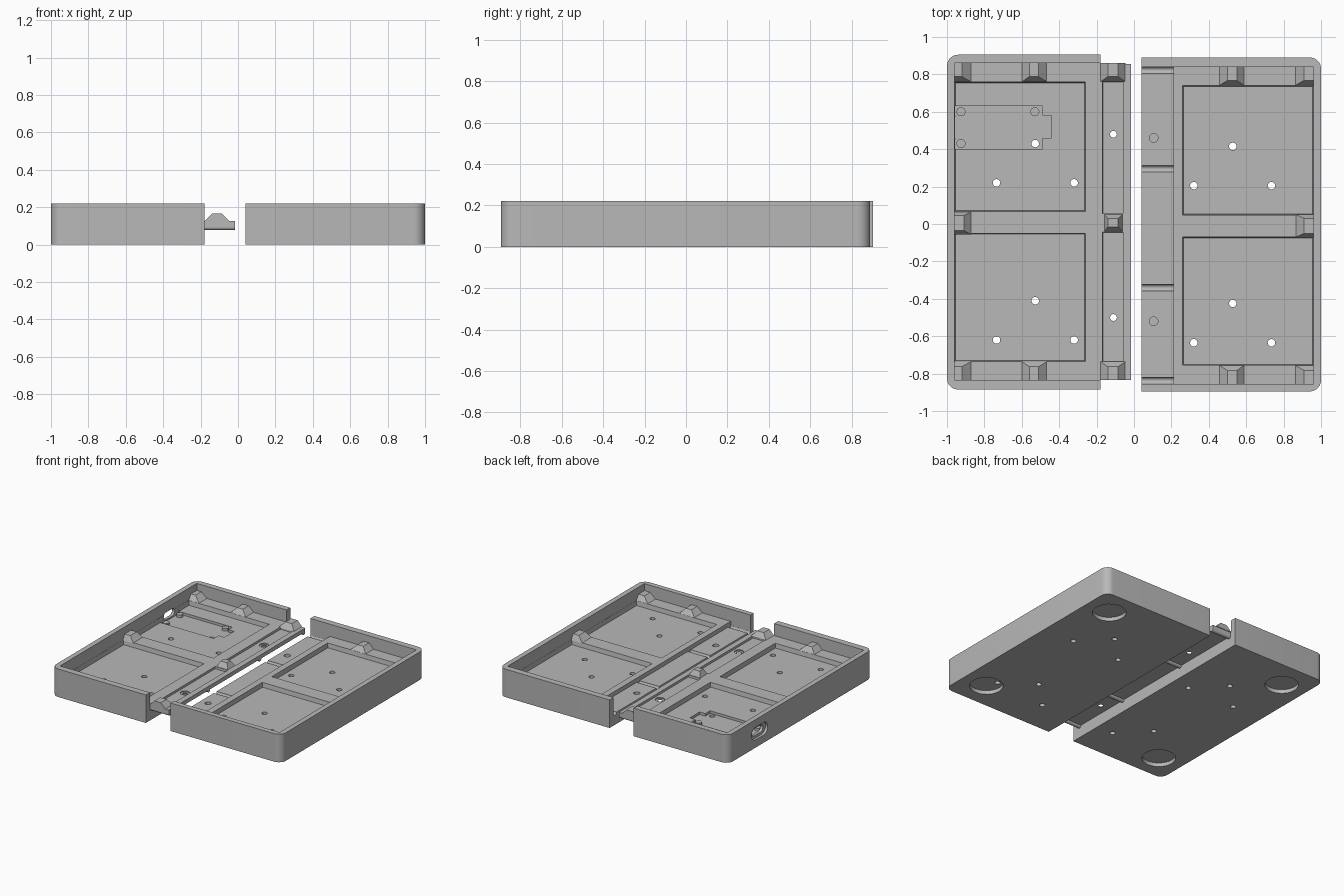
import bpy, bmesh, math

if "Cube" in bpy.data.objects:
    bpy.data.objects.remove(bpy.data.objects["Cube"])

grey = bpy.data.materials.new("grey_plastic")
grey.diffuse_color = (0.48, 0.48, 0.48, 1)
grey.use_nodes = True
grey.node_tree.nodes["Principled BSDF"].inputs["Base Color"].default_value = grey.diffuse_color

SHELF, POCKET, LEDGE, TOP, BUMP = 0.125, 0.09, 0.092, 0.22, 0.165


def loft(name, lower, upper, z0, z1):
    """Solid between two matching outlines."""
    bm = bmesh.new()
    a = [bm.verts.new((x, y, z0)) for x, y in lower]
    b = [bm.verts.new((x, y, z1)) for x, y in upper]
    n = len(a)
    bm.faces.new(a)
    bm.faces.new(b)
    for i in range(n):
        j = (i + 1) % n
        bm.faces.new((a[i], a[j], b[j], b[i]))
    bmesh.ops.recalc_face_normals(bm, faces=bm.faces)
    me = bpy.data.meshes.new(name)
    bm.to_mesh(me)
    bm.free()
    ob = bpy.data.objects.new(name, me)
    bpy.context.collection.objects.link(ob)
    me.materials.append(grey)
    return ob


def rect(x0, x1, y0, y1):
    x0, x1 = min(x0, x1), max(x0, x1)
    return [(x0, y0), (x1, y0), (x1, y1), (x0, y1)]


def box(name, x0, x1, y0, y1, z0, z1, inset=0.0):
    """Box whose bottom outline may be drawn in for drafted walls."""
    r = rect(x0, x1, y0, y1)
    low = rect(r[0][0] + inset, r[1][0] - inset, y0 + inset, y1 - inset)
    return loft(name, low, r, z0, z1)


def circle(x, y, r, n=24):
    return [(x + r * math.cos(2 * math.pi * i / n), y + r * math.sin(2 * math.pi * i / n))
            for i in range(n)]


def disc(name, x, y, r0, z0, z1, r1=None):
    return loft(name, circle(x, y, r0), circle(x, y, r1 or r0), z0, z1)


def stadium(name, y, z, half, r, x0, x1):
    """Rounded slot running along x."""
    pts = []
    for i in range(24):
        a = 2 * math.pi * (i + 0.5) / 24
        pts.append((r * math.sin(a), y + r * math.cos(a) + math.copysign(half, math.cos(a))))
    ob = loft(name, pts, pts, x0, x1)
    for v in ob.data.vertices:
        px, py, pz = v.co
        v.co = (pz, py, z + px)
    ob.data.flip_normals()
    return ob


def rod(name, x0, x1, y, z, r):
    return stadium(name, y, z, 0, r, x0, x1)


def boolean(target, tool, op='DIFFERENCE'):
    m = target.modifiers.new("cut", 'BOOLEAN')
    m.operation, m.solver, m.object = op, 'EXACT', tool
    bm = bmesh.new()
    bm.from_mesh(tool.data)
    bmesh.ops.recalc_face_normals(bm, faces=bm.faces)
    bm.to_mesh(tool.data)
    bm.free()
    bpy.context.view_layer.objects.active = target
    bpy.ops.object.modifier_apply(modifier=m.name)
    bpy.data.objects.remove(tool)


def smooth(ob):
    bpy.ops.object.select_all(action='DESELECT')
    ob.select_set(True)
    bpy.context.view_layer.objects.active = ob
    bpy.ops.object.shade_smooth_by_angle(angle=math.radians(30))


def shell(name, s, xo, y0, y1, w0, w1):
    """Tray half: s is its outward x side, xo the open edge, w0..w1 the inside."""
    r, pts = 0.06, [(s * xo, y0)]
    for cy, a0, a1 in ((y0 + r, -90, 0), (y1 - r, 0, 90)):
        for i in range(9):
            a = math.radians(a0 + (a1 - a0) * i / 8)
            pts.append((s * (1 - r + r * math.cos(a)), cy + r * math.sin(a)))
    pts.append((s * xo, y1))
    ob = loft(name, pts, pts, 0, TOP)
    boolean(ob, box("cutter", s * (xo - 0.1), s * 0.96, w0, w1, SHELF, 0.3))
    mid = (w0 + w1) / 2
    # two sunken bays either side of the middle rib
    for a, b in ((w0 + 0.1, mid - 0.062), (mid + 0.055, w1 - 0.1)):
        boolean(ob, box("cutter", s * 0.26, s * 0.959, a, b, POCKET, SHELF + 0.001, 0.005))
    # foot recesses
    for y in (-0.68, 0.68):
        boolean(ob, disc("cutter", s * 0.8, y, 0.12, -0.1, 0.03, ))
    return ob


def bump(name, base, top, z0=SHELF - 0.002):
    return loft(name, rect(*base), rect(*top), z0, BUMP)


def wall_bumps(name, xs, w0, w1):
    """Sloped supports against both end walls; xs = base and top ranges."""
    for tag, w, d in (("front", w0, 1), ("back", w1, -1)):
        for i, (a, b, c, e) in enumerate(xs):
            lo, hi = sorted((w, w + d * 0.1))
            tl, th = sorted((w, w + d * 0.072))
            bump(f"{name}_{tag}_{i + 1}", (a, b, lo, hi), (c, e, tl, th))


# left tray
left = shell("left_tray", -1, 0.18, -0.885, 0.905, -0.835, 0.86)
# board recess with its tab
boolean(left, box("cutter", -0.958, -0.49, 0.40, 0.63, 0.07, 0.11))
boolean(left, box("cutter", -0.50, -0.44, 0.46, 0.58, 0.07, 0.11))
# connector opening in the side wall
boolean(left, stadium("cutter", 0.515, 0.11, 0.05, 0.05, -1.1, -0.98))
boolean(left, stadium("cutter", 0.515, 0.11, 0.04, 0.028, -1.1, -0.94))

# right tray
right = shell("right_tray", 1, 0.04, -0.895, 0.89, -0.855, 0.84)
boolean(right, box("cutter", -0.05, 0.21, -0.855, 0.84, LEDGE, 0.2))
# rounded grooves across the ledge
for y in (0.295, -0.34, 0.822, -0.837):
    boolean(right, rod("cutter", -0.05, 0.21, y, LEDGE, 0.0175))
# blind screw holes in the ledge
for y in (0.46, -0.52):
    boolean(right, disc("cutter", 0.105, y, 0.023, 0.03, 0.2))

# through holes, three per bay
for ob, s, ys in ((left, -1, (0.22, -0.62)), (right, 1, (0.205, -0.635))):
    for y in ys:
        for x, dy in ((0.32, 0), (0.735, 0), (0.528, 0.21)):
            boolean(ob, disc("cutter", s * x, y + dy, 0.02, -0.1, 0.3, ))

# board posts
for x, y in ((-0.925, 0.60), (-0.53, 0.60), (-0.925, 0.43)):
    smooth(disc("board_post", x, y, 0.024, 0.065, POCKET))

# joining tongue with a shallow channel
tongue = box("joining_tongue", -0.19, -0.015, -0.835, 0.855, 0.094, SHELF)
for y in (0.295, -0.34, 0.838, -0.818):
    boolean(tongue, rod("rib", -0.185, -0.015, y, 0.094, 0.017), 'UNION')
for a, b in ((-0.75, -0.04), (0.052, 0.77)):
    boolean(tongue, box("cutter", -0.172, -0.055, a, b, 0.108, 0.2, 0.005))
for y in (0.48, -0.5):
    boolean(tongue, disc("cutter", -0.11, y, 0.018, 0, 0.2))
    boolean(tongue, disc("cutter", -0.11, y, 0.034, 0.1, 0.2))

# sloped supports
wall_bumps("left_support", [(-0.965, -0.87, -0.965, -0.92), (-0.60, -0.465, -0.56, -0.51),
                            (-0.18, -0.045, -0.14, -0.085)], -0.835, 0.86)
wall_bumps("right_support", [(0.86, 0.965, 0.91, 0.965), (0.455, 0.59, 0.50, 0.55)],
           -0.855, 0.84)
bump("left_middle_support", (-0.965, -0.87, -0.055, 0.065), (-0.965, -0.91, -0.035, 0.045))
bump("right_middle_support", (0.865, 0.965, -0.07, 0.05), (0.91, 0.965, -0.05, 0.03))
bump("tongue_support", (-0.16, -0.06, -0.04, 0.052), (-0.14, -0.085, -0.015, 0.03))

for ob in (left, right, tongue):
    smooth(ob)
